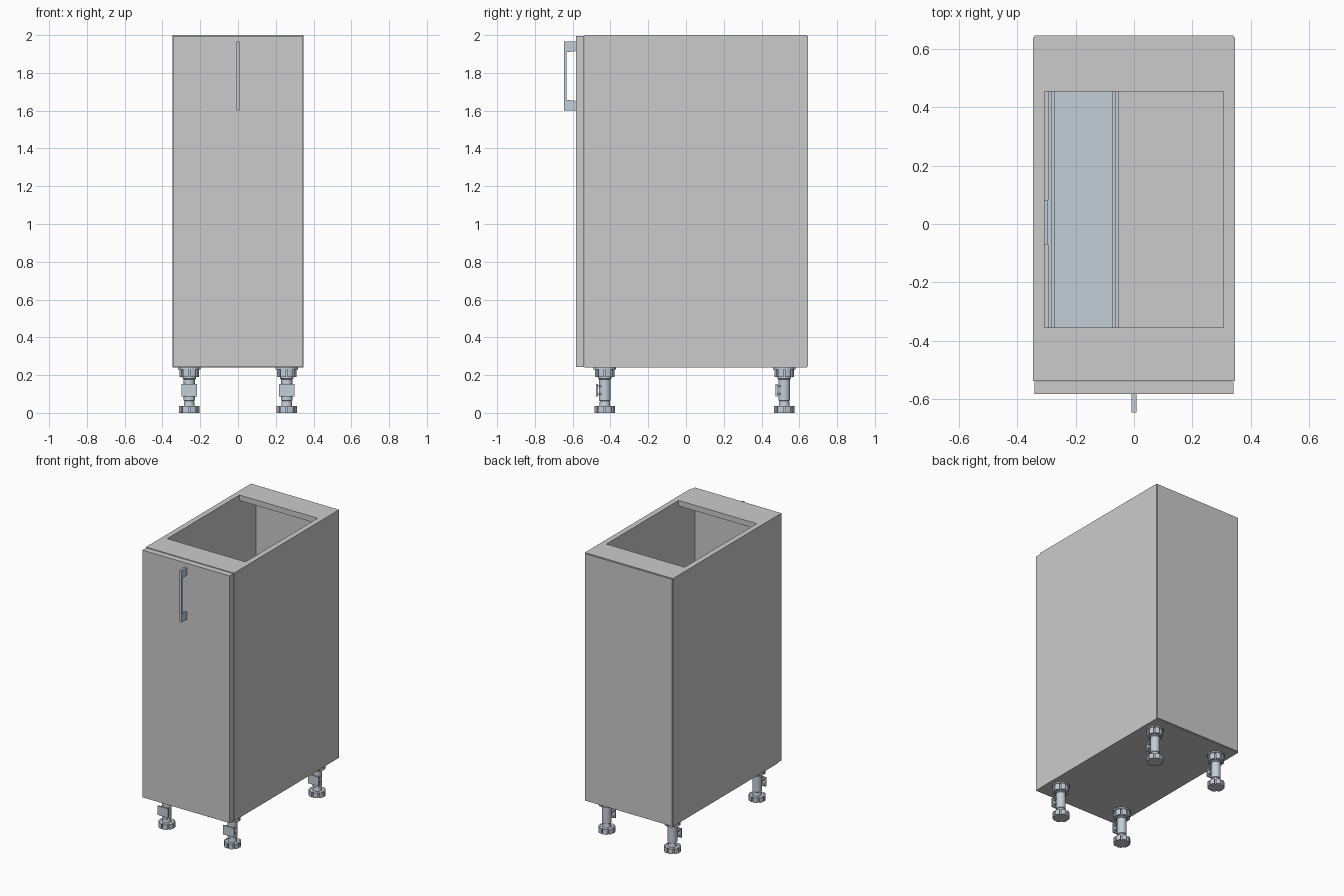
import bpy, bmesh, math
from mathutils import Matrix

if "Cube" in bpy.data.objects:
    bpy.data.objects.remove(bpy.data.objects["Cube"])

metal = bpy.data.materials.new("blue_grey_metal")
metal.diffuse_color = (0.55, 0.61, 0.68, 1)
metal.use_nodes = True
metal.node_tree.nodes["Principled BSDF"].inputs["Base Color"].default_value = metal.diffuse_color


def finish(name, bm, mat=None, smooth=False):
    bmesh.ops.recalc_face_normals(bm, faces=bm.faces)
    me = bpy.data.meshes.new(name)
    bm.to_mesh(me)
    bm.free()
    ob = bpy.data.objects.new(name, me)
    bpy.context.collection.objects.link(ob)
    if mat:
        me.materials.append(mat)
    if smooth:
        bpy.ops.object.select_all(action='DESELECT')
        ob.select_set(True)
        bpy.context.view_layer.objects.active = ob
        bpy.ops.object.shade_smooth_by_angle(angle=math.radians(35))
    return ob


def add_box(bm, x0, x1, y0, y1, z0, z1):
    m = Matrix.Translation(((x0 + x1) / 2, (y0 + y1) / 2, (z0 + z1) / 2))
    m = m @ Matrix.Diagonal((x1 - x0, y1 - y0, z1 - z0, 1))
    bmesh.ops.create_cube(bm, size=1, matrix=m)


def box(name, *lims, mat=None):
    bm = bmesh.new()
    add_box(bm, *lims)
    return finish(name, bm, mat)


def add_prism(bm, pts, offset):
    f = bm.faces.new([bm.verts.new(p) for p in pts])
    r = bmesh.ops.extrude_face_region(bm, geom=[f])
    bmesh.ops.translate(bm, vec=offset,
                        verts=[v for v in r['geom'] if isinstance(v, bmesh.types.BMVert)])
    bm.faces.ensure_lookup_table()
    if f.is_valid is False or len(f.link_faces if hasattr(f, 'link_faces') else [1]) == 0:
        return


def notched_disc(bm, cx, cy, z0, z1, r, notch, lobes):
    # Disc with narrow slots cut into its rim
    pts = []
    step = 2 * math.pi / lobes
    for i in range(lobes):
        a = i * step
        for da, rr in ((-0.08, notch), (0.08, notch), (0.09, r), (step / 3, r),
                       (step * 2 / 3, r), (step - 0.09, r)):
            pts.append((cx + rr * math.cos(a + da), cy + rr * math.sin(a + da), z0))
    add_prism(bm, pts, (0, 0, z1 - z0))


def lathe(bm, cx, cy, profile, n=24):
    rings = [[bm.verts.new((cx + r * math.cos(2 * math.pi * i / n),
                            cy + r * math.sin(2 * math.pi * i / n), z)) for i in range(n)]
             for r, z in profile]
    for a, b in zip(rings, rings[1:]):
        for i in range(n):
            j = (i + 1) % n
            bm.faces.new((a[i], a[j], b[j], b[i]))
    bm.faces.new(rings[0][::-1])
    bm.faces.new(rings[-1])


# Carcass panels
for side, s in (("left", -1), ("right", 1)):
    xa, xb = sorted((s * 0.307, s * 0.346))
    box(side + "_side_panel", xa, xb, -0.538, 0.64, 0.24, 2.0)
box("floor_panel", -0.307, 0.307, -0.538, 0.64, 0.24, 0.279)
box("front_top_rail", -0.307, 0.307, -0.538, -0.355, 1.961, 2.0)
box("rear_top_rail", -0.307, 0.307, 0.455, 0.64, 1.961, 2.0)
box("back_panel", -0.341, 0.341, 0.64, 0.646, 0.245, 1.995)

# Door and its bow handle
box("door", -0.342, 0.342, -0.583, -0.54, 0.242, 1.996)
bm = bmesh.new()
outline = [(-0.583, 1.60), (-0.646, 1.60), (-0.646, 1.967), (-0.583, 1.967),
           (-0.583, 1.915), (-0.632, 1.91), (-0.632, 1.657), (-0.583, 1.652)]
add_prism(bm, [(-0.008, y, z) for y, z in outline], (0.016, 0, 0))
finish("door_handle", bm, metal)

# Adjustable feet with plinth clips facing the front
for row, cy in (("front", -0.43), ("rear", 0.52)):
    for side, cx in (("left", -0.258), ("right", 0.258)):
        name = f"{row}_{side}_leg"
        bm = bmesh.new()
        notched_disc(bm, cx, cy, 0.0, 0.036, 0.055, 0.043, 8)
        finish(name + "_foot", bm, metal)
        bm = bmesh.new()
        lathe(bm, cx, cy, [(0.03, 0.03), (0.026, 0.062), (0.031, 0.066),
                           (0.031, 0.178), (0.036, 0.182), (0.036, 0.195)])
        finish(name + "_stem", bm, metal, smooth=True)
        bm = bmesh.new()
        notched_disc(bm, cx, cy, 0.189, 0.231, 0.053, 0.041, 8)
        lathe(bm, cx, cy, [(0.059, 0.231), (0.059, 0.24)])
        finish(name + "_socket", bm, metal)
        bm = bmesh.new()
        add_box(bm, cx - 0.042, cx + 0.042, cy - 0.046, cy - 0.036, 0.088, 0.152)
        for z in (0.098, 0.136):
            add_box(bm, cx - 0.034, cx + 0.034, cy - 0.037, cy - 0.012, z, z + 0.008)
        finish(name + "_plinth_clip", bm, metal)

# Pull-out trays on the left inside the cabinet
for tier, z in (("lower", 0.42), ("upper", 0.95)):
    bm = bmesh.new()
    add_box(bm, -0.283, -0.062, -0.50, 0.50, z, z + 0.012)
    for x0, x1 in ((-0.283, -0.271), (-0.075, -0.062)):
        add_box(bm, x0, x1, -0.50, 0.50, z + 0.012, z + 0.09)
    add_box(bm, -0.062, -0.054, -0.50, 0.50, z + 0.05, z + 0.07)
    finish(tier + "_pull_out_tray", bm, metal)

# Slide rail and wall bracket carrying the trays
box("tray_slide_rail", -0.295, -0.283, -0.50, 0.50, 0.44, 0.50, mat=metal)
box("upper_tray_slide_rail", -0.295, -0.283, -0.50, 0.50, 0.97, 1.03, mat=metal)
box("slide_wall_bracket", -0.307, -0.295, -0.07, 0.08, 0.43, 1.04, mat=metal)
